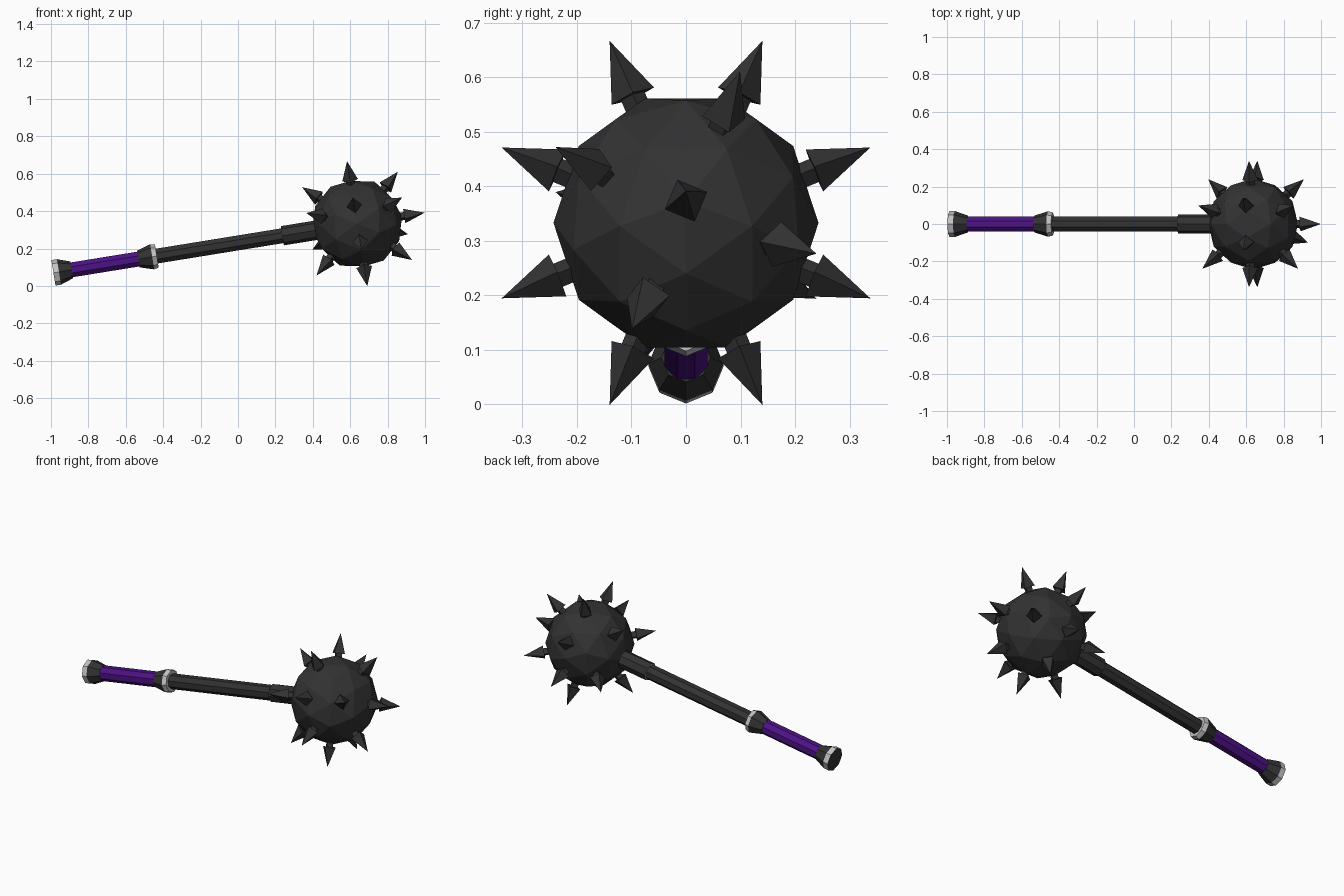
import bpy, bmesh, math
from mathutils import Matrix, Vector

if "Cube" in bpy.data.objects:
    bpy.data.objects.remove(bpy.data.objects["Cube"])

# Weapon frame: local x runs along the shaft towards the tip, origin at head centre
FRAME = Matrix.Translation((0.637, 0, 0.333)) @ Matrix.Rotation(math.radians(-9.2), 4, 'Y')


def material(name, rgb):
    m = bpy.data.materials.new(name)
    m.diffuse_color = (*rgb, 1)
    m.use_nodes = True
    m.node_tree.nodes["Principled BSDF"].inputs["Base Color"].default_value = m.diffuse_color
    return m


DARK = material("dark iron", (0.032, 0.032, 0.032))
PURPLE = material("purple wrap", (0.075, 0.006, 0.24))
LIGHT = material("light steel", (0.55, 0.55, 0.55))


def finish(name, bm, mats):
    bmesh.ops.recalc_face_normals(bm, faces=bm.faces)
    bm.transform(FRAME)
    me = bpy.data.meshes.new(name)
    bm.to_mesh(me)
    bm.free()
    for m in mats:
        me.materials.append(m)
    ob = bpy.data.objects.new(name, me)
    bpy.context.collection.objects.link(ob)
    return ob


def turned(name, profile, mats, bands=(), caps=(0, 0), sides=8, phase=0.0):
    """Faceted turned part: profile of (x, radius), one material index per band."""
    bm = bmesh.new()
    rings = []
    for x, r in profile:
        angles = [phase + 2 * math.pi * i / sides - math.pi / 2 for i in range(sides)]
        rings.append([bm.verts.new((x, r * math.cos(a), r * math.sin(a))) for a in angles])
    for k, (a, b) in enumerate(zip(rings, rings[1:])):
        for i in range(sides):
            j = (i + 1) % sides
            f = bm.faces.new((a[i], a[j], b[j], b[i]))
            f.material_index = bands[k] if bands else 0
    for ring, idx in zip((rings[0], rings[-1]), caps):
        bm.faces.new(ring).material_index = idx
    return finish(name, bm, mats)


# Handle parts, from pommel to head
HALF = math.pi / 8
turned("pommel", [(-1.645, 0.069), (-1.615, 0.069), (-1.545, 0.045)],
       [DARK, LIGHT], bands=(1, 0))
turned("grip", [(-1.56, 0.043), (-1.17, 0.043)], [PURPLE], phase=HALF)
turned("collar", [(-1.185, 0.045), (-1.11, 0.068), (-1.085, 0.062)],
       [DARK, LIGHT], bands=(0, 1), caps=(0, 1))
turned("shaft", [(-1.10, 0.043), (-0.38, 0.043)], [DARK], phase=HALF)
turned("socket", [(-0.405, 0.052), (-0.20, 0.052)], [DARK, LIGHT], caps=(1, 0))

# Head ball
bm = bmesh.new()
bmesh.ops.create_icosphere(bm, subdivisions=2, radius=0.243)
bm.transform(Matrix.Rotation(math.pi / 2, 4, 'Y'))
finish("head_ball", bm, [DARK])


# Spikes: square stem with a wider four-sided point
def add_spike(bm, direction, twist):
    rot = direction.to_track_quat('Z', 'Y').to_matrix().to_4x4() @ Matrix.Rotation(twist, 4, 'Z')
    for r1, r2, start, end in ((0.023, 0.023, 0.19, 0.262), (0.042, 0.0, 0.255, 0.366)):
        place = rot @ Matrix.Translation((0, 0, (start + end) / 2))
        bmesh.ops.create_cone(bm, cap_ends=True, segments=4, radius1=r1, radius2=r2,
                              depth=end - start, matrix=place)


bm = bmesh.new()
add_spike(bm, Vector((1, 0, 0)), math.radians(22.5))
# rings: (latitude towards tip, spike count)
for lat, count in ((0, 8), (45, 4), (-45, 4)):
    la = math.radians(lat)
    for i in range(count):
        a = math.radians(67.5) + 2 * math.pi * i / count
        d = Vector((math.sin(la), math.cos(la) * math.cos(a), math.cos(la) * math.sin(a)))
        add_spike(bm, d, 0.0)
finish("spikes", bm, [DARK])
